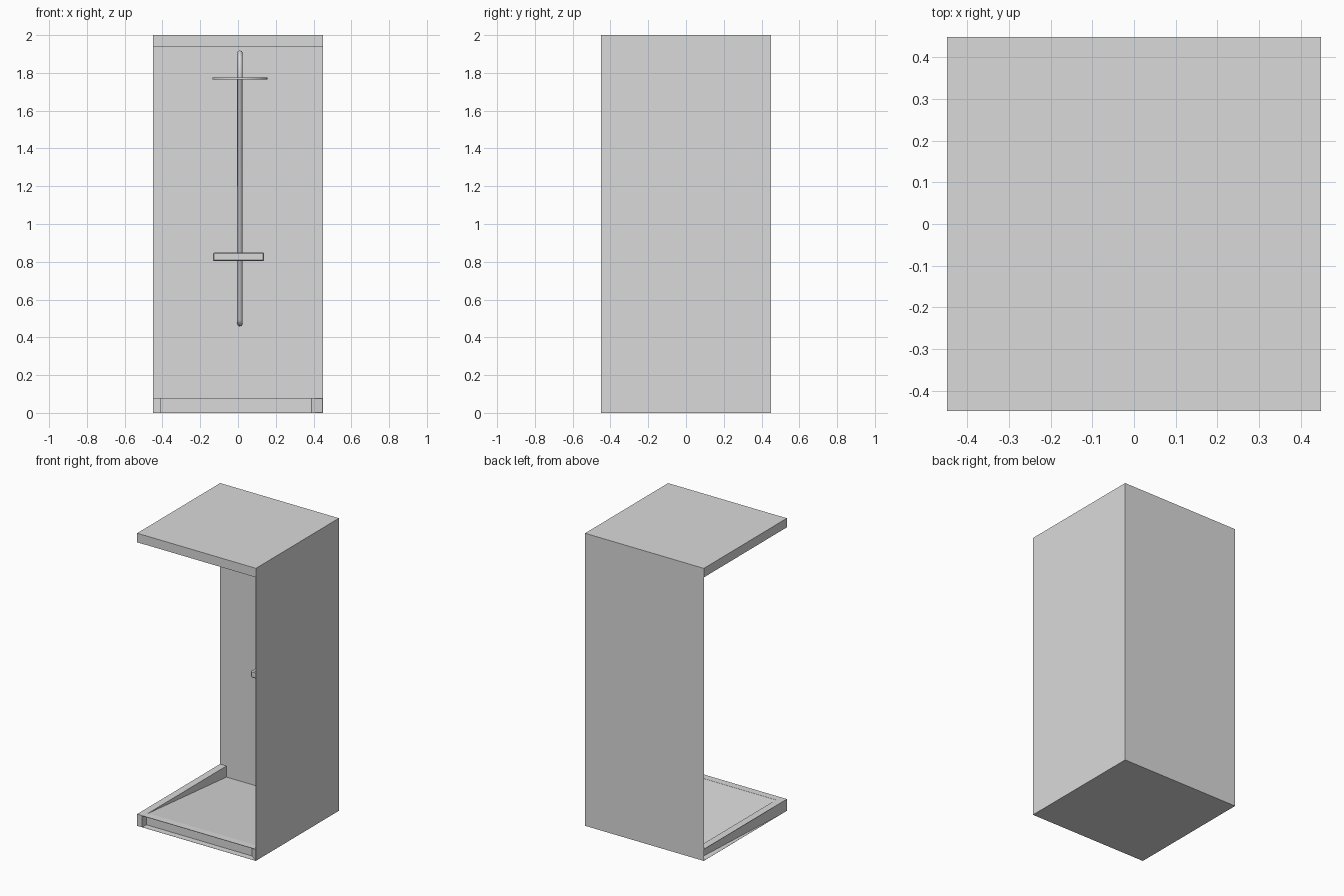
import bpy, bmesh, math
from mathutils import Vector

if "Cube" in bpy.data.objects:
    bpy.data.objects.remove(bpy.data.objects["Cube"])

GREY = bpy.data.materials.new("light grey")
GREY.use_nodes = True
GREY.diffuse_color = (0.7, 0.7, 0.7, 1)
GREY.node_tree.nodes["Principled BSDF"].inputs["Base Color"].default_value = GREY.diffuse_color

H = 0.449          # half width of the cabin
T = 0.002          # panel thickness
I = 0.40           # inner edge of the curb


def finish(name, bm):
    bmesh.ops.recalc_face_normals(bm, faces=bm.faces)
    mesh = bpy.data.meshes.new(name)
    bm.to_mesh(mesh)
    bm.free()
    mesh.materials.append(GREY)
    ob = bpy.data.objects.new(name, mesh)
    bpy.context.collection.objects.link(ob)
    return ob


def box(name, lo, hi, bevel=0):
    bm = bmesh.new()
    bmesh.ops.create_cube(bm, size=1)
    lo, hi = Vector(lo), Vector(hi)
    for v in bm.verts:
        v.co = (lo + hi) / 2 + v.co * (hi - lo)
    if bevel:
        bmesh.ops.bevel(bm, geom=bm.edges[:], offset=bevel, segments=1, affect='EDGES')
    return finish(name, bm)


def prism(name, outline, z0, z1):
    bm = bmesh.new()
    face = bm.faces.new([bm.verts.new((x, y, z0)) for x, y in outline])
    top = bmesh.ops.extrude_face_region(bm, geom=[face])["geom"]
    bmesh.ops.translate(bm, vec=(0, 0, z1 - z0),
                        verts=[g for g in top if isinstance(g, bmesh.types.BMVert)])
    return finish(name, bm)


def smooth(ob):
    bpy.ops.object.select_all(action='DESELECT')
    ob.select_set(True)
    bpy.context.view_layer.objects.active = ob
    bpy.ops.object.shade_smooth_by_angle(angle=math.radians(35))


# Cabin panels: two closed walls, roof slab with a corner block, base plate
box("back_wall", (-H, H - T, 0), (H, H, 2))
box("side_wall", (H - T, -H, 0), (H, H, 2))
box("base_plate", (-H, -H, 0), (H, H, 0.001))
box("roof", (-H, -H + 0.001, 1.938), (H, H, 2))
box("roof_corner_block", (-H, -H, 1.938), (-0.39, -0.39, 2))

# Raised curb along the two open sides, recessed under a flat lip
prism("curb", [(-H, -H), (-0.41, -H), (-0.41, -I - 0.005), (0.39, -I - 0.005), (H, -H),
               (H, -I), (-I, -I), (-I, H), (-I - 0.005, H), (-H, -0.39)], 0, 0.077)
prism("curb_lip", [(-H, -H), (H, -H), (H, -I), (-I, -I), (-I, H), (-H, H)], 0.077, 0.08)

# Floor falling from the front curb to the back wall, folded along a diagonal
bm = bmesh.new()
a, b, c, d, e = [bm.verts.new(p) for p in (
    (-I, -I, 0.079), (I, -I, 0.079), (-I, H - T, 0.004), (H - T, H - T, 0.004),
    (H - T, -I, 0.079))]
for corners in ((a, b, c), (b, d, c), (b, e, d)):
    bm.faces.new(corners)
finish("tray_floor", bm)

# Shower pipe: foot at the wall, riser, overhead arm and drop
curve = bpy.data.curves.new("shower_pipe", 'CURVE')
curve.dimensions = '3D'
curve.bevel_depth = 0.014
curve.bevel_resolution = 2
curve.use_fill_caps = True
path = [(H, 0.472), (0.42, 0.472), (0.40, 0.495), (0.40, 1.87), (0.365, 1.906),
        (0.235, 1.906), (0.20, 1.87), (0.20, 1.775)]
spline = curve.splines.new('POLY')
spline.points.add(len(path) - 1)
for p, (y, z) in zip(spline.points, path):
    p.co = (0.01, y, z, 1)
pipe = bpy.data.objects.new("shower_pipe", curve)
bpy.context.collection.objects.link(pipe)
curve.materials.append(GREY)

# Flat round shower head
bm = bmesh.new()
bmesh.ops.create_cone(bm, cap_ends=True, segments=32, radius1=0.146, radius2=0.146, depth=0.01)
bmesh.ops.translate(bm, verts=bm.verts, vec=(0.01, 0.20, 1.77))
smooth(finish("shower_head", bm))

# Mixer: one bevelled bar held off the wall
box("mixer_bar", (-0.132, 0.325, 0.803), (0.138, 0.39, 0.85), bevel=0.006)
box("mixer_mount", (-0.02, 0.38, 0.81), (0.04, H, 0.84))
